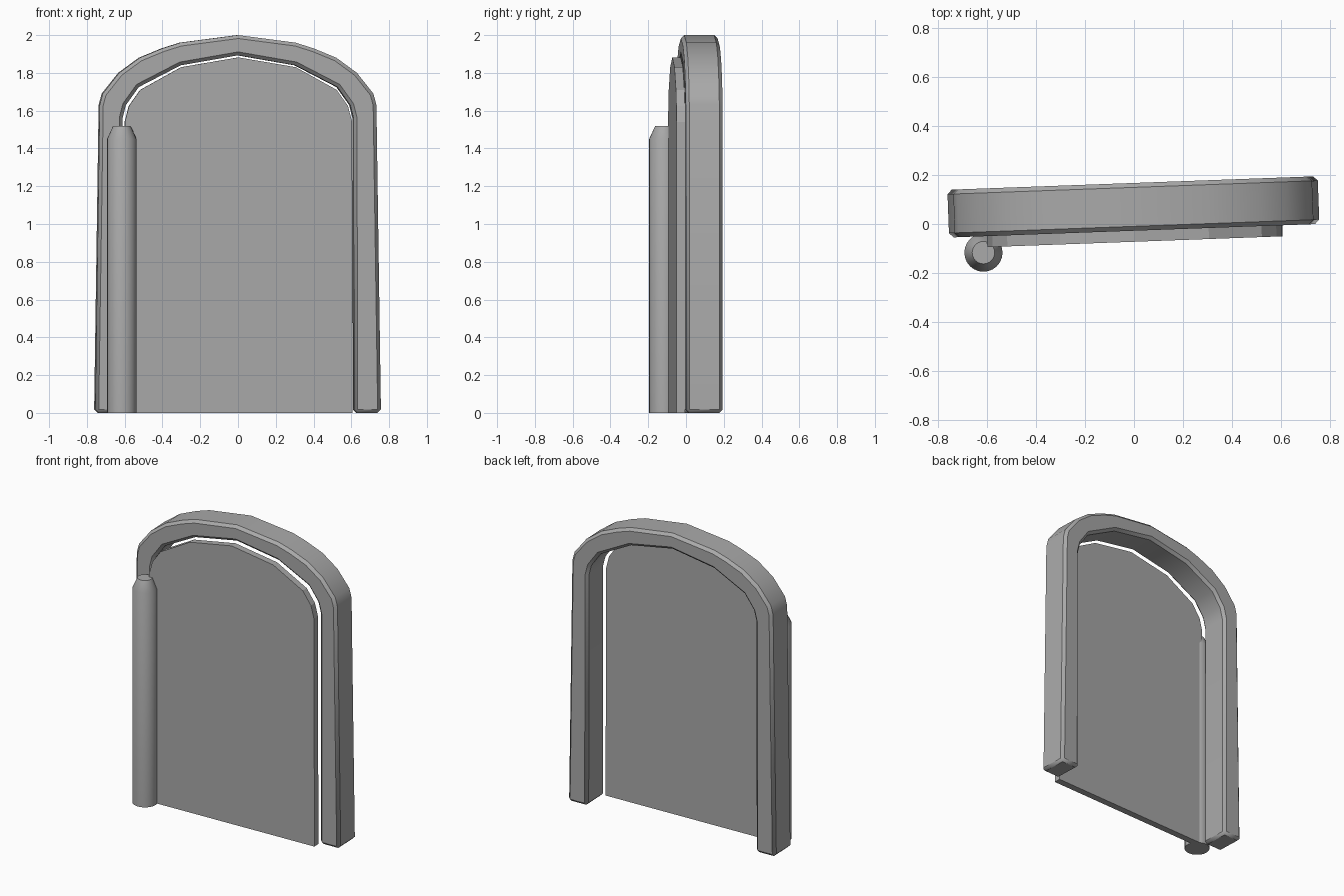
import bpy, bmesh, math
from mathutils import Matrix

cube = bpy.data.objects.get("Cube")
if cube:
    bpy.data.objects.remove(cube, do_unlink=True)

TILT = math.radians(2.1)

stone = bpy.data.materials.new("plain grey")
stone.use_nodes = True
grey = (0.4, 0.4, 0.4, 1)
stone.diffuse_color = grey
stone.node_tree.nodes["Principled BSDF"].inputs["Base Color"].default_value = grey


def finish(name, bm):
    bmesh.ops.recalc_face_normals(bm, faces=bm.faces)
    mesh = bpy.data.meshes.new(name)
    bm.to_mesh(mesh)
    bm.free()
    mesh.materials.append(stone)
    obj = bpy.data.objects.new(name, mesh)
    bpy.context.collection.objects.link(obj)
    return obj


def smooth(obj):
    bpy.ops.object.select_all(action='DESELECT')
    obj.select_set(True)
    bpy.context.view_layer.objects.active = obj
    bpy.ops.object.shade_smooth_by_angle(angle=math.radians(30))


def arch(half):
    """Mirror a right-hand outline (foot to apex) into a full arch."""
    return half + [(-x, z) for x, z in reversed(half[:-1])]


def extruded(name, outline, front, depth, bevel=0):
    """Extrude an x-z outline backwards and turn it slightly about z."""
    bm = bmesh.new()
    face = bm.faces.new([bm.verts.new((x, front, z)) for x, z in outline])
    ext = bmesh.ops.extrude_face_region(bm, geom=[face])
    moved = [v for v in ext["geom"] if isinstance(v, bmesh.types.BMVert)]
    bmesh.ops.translate(bm, verts=moved, vec=(0, depth, 0))
    bm.transform(Matrix.Rotation(TILT, 4, 'Z'))
    obj = finish(name, bm)
    if bevel:
        mod = obj.modifiers.new("chamfer", 'BEVEL')
        mod.width = bevel
        mod.segments = 1
        mod.limit_method = 'ANGLE'
        mod.angle_limit = math.radians(40)
    return obj


# Arched frame with slightly flared legs
outer = arch([(0.757, 0), (0.733, 1.63), (0.717, 1.69), (0.63, 1.80),
              (0.521, 1.88), (0.40, 1.93), (0.305, 1.96), (0, 2.0)])
inner = arch([(0.614, 0), (0.612, 1.56), (0.594, 1.63), (0.526, 1.725),
              (0.304, 1.84), (0, 1.893)])
frame = extruded("arched_frame", outer + inner[::-1], -0.0275, 0.195, 0.018)
smooth(frame)

# Door panel lying against the front of the frame
panel = arch([(0.605, 0), (0.602, 1.54), (0.58, 1.625), (0.52, 1.71),
              (0.304, 1.83), (0, 1.882)])
extruded("door_panel", panel, -0.0725, 0.045)

# Hinge post with a tapered top
bm = bmesh.new()
sides = 24
rings = [[bm.verts.new((-0.615 + r * math.cos(math.tau * i / sides),
                        -0.117 + r * math.sin(math.tau * i / sides), z))
          for i in range(sides)]
         for r, z in [(0.078, 0), (0.078, 1.45), (0.046, 1.52)]]
for low, high in zip(rings, rings[1:]):
    for i in range(sides):
        j = (i + 1) % sides
        bm.faces.new((low[i], low[j], high[j], high[i]))
bm.faces.new(rings[0])
bm.faces.new(rings[-1])
smooth(finish("hinge_post", bm))
